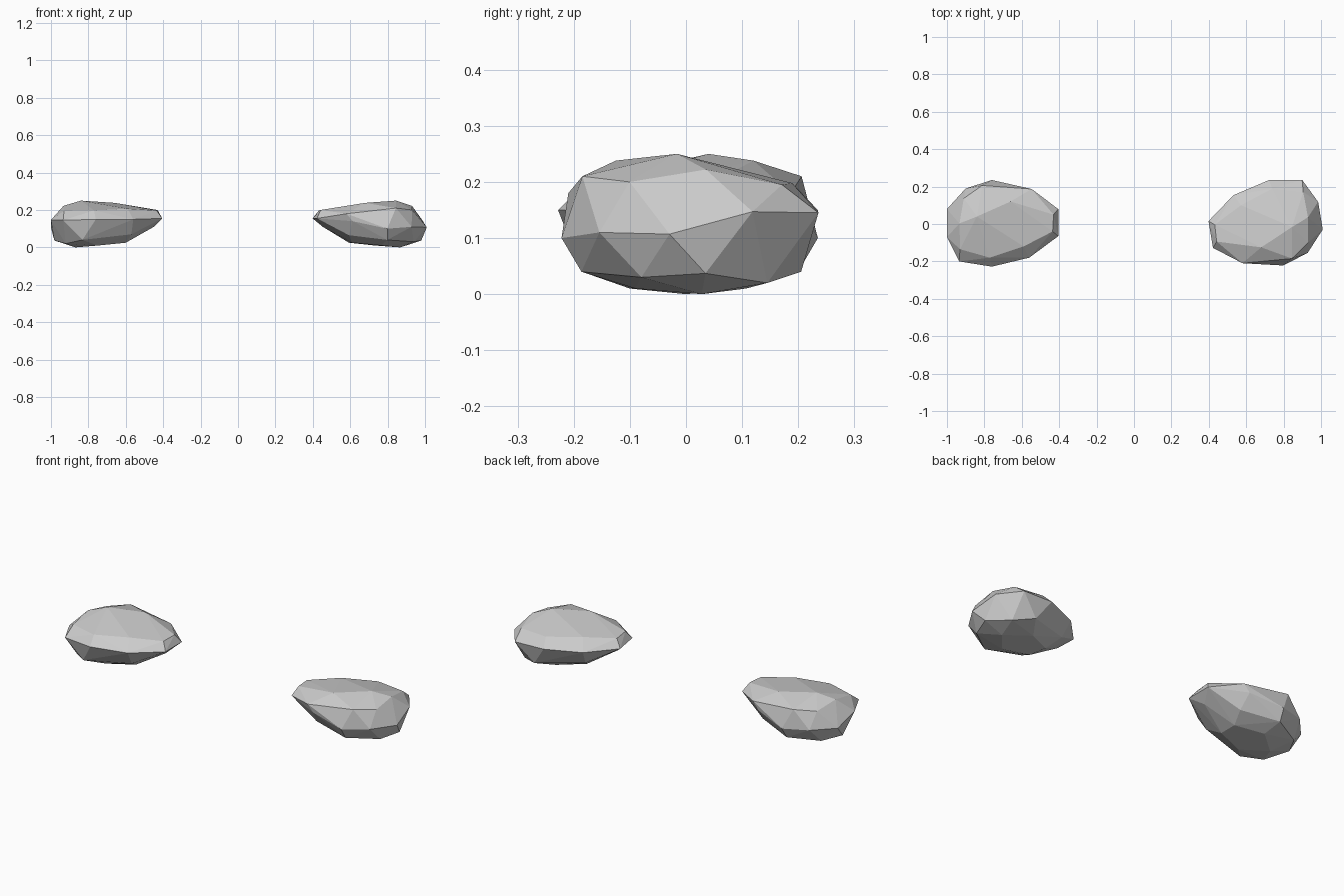
import bpy, bmesh, math

if "Cube" in bpy.data.objects:
    bpy.data.objects.remove(bpy.data.objects["Cube"])

stone = bpy.data.materials.new("stone grey")
stone.diffuse_color = (0.6, 0.6, 0.6, 1)
stone.use_nodes = True
stone.node_tree.nodes["Principled BSDF"].inputs["Base Color"].default_value = stone.diffuse_color

# corner rings of one boulder, around its own centre
crown = [(-.14, .04, .25), (-.233, .003, .222), (-.21, .137, .2), (-.112, .206, .21),
         (.04, .12, .238), (.153, .187, .18), (.27, .05, .2), (.265, -.04, .197),
         (.11, -.12, .207), (-.07, -.18, .198), (-.23, -.135, .195)]
girdle = [(-.3, .08, .107), (-.3, -.07, .147), (-.235, -.2, .145), (-.06, -.228, .15),
          (.14, -.18, .15), (.295, -.065, .155), (.295, .08, .155), (.12, .19, .14),
          (-.06, .235, .1), (-.2, .19, .11)]
base = [(-.282, .012, .037), (-.223, .118, .03), (-.066, .2, .04), (.13, .13, .065),
        (.25, 0, .11), (.13, -.13, .07), (-.132, -.186, .04), (-.221, -.11, .02),
        (-.17, 0, 0), (-.05, .1, .01), (-.05, -.1, .01), (.1, .05, .025), (.1, -.05, .025)]

# faceted boulder: hull wrapped around the rings
bm = bmesh.new()
for p in crown + girdle + base:
    bm.verts.new(p)
res = bmesh.ops.convex_hull(bm, input=bm.verts)
loose = {v for v in res["geom_interior"] if isinstance(v, bmesh.types.BMVert)}
bmesh.ops.delete(bm, geom=list(loose), context='VERTS')
bmesh.ops.recalc_face_normals(bm, faces=bm.faces)
mesh = bpy.data.meshes.new("boulder")
bm.to_mesh(mesh)
bm.free()
mesh.materials.append(stone)

# the same boulder twice, the right one turned around
for name, x, turn in (("left_boulder", -.7, 0), ("right_boulder", .7, 189.5)):
    ob = bpy.data.objects.new(name, mesh)
    ob.location.x = x
    ob.rotation_euler.z = math.radians(turn)
    bpy.context.collection.objects.link(ob)
